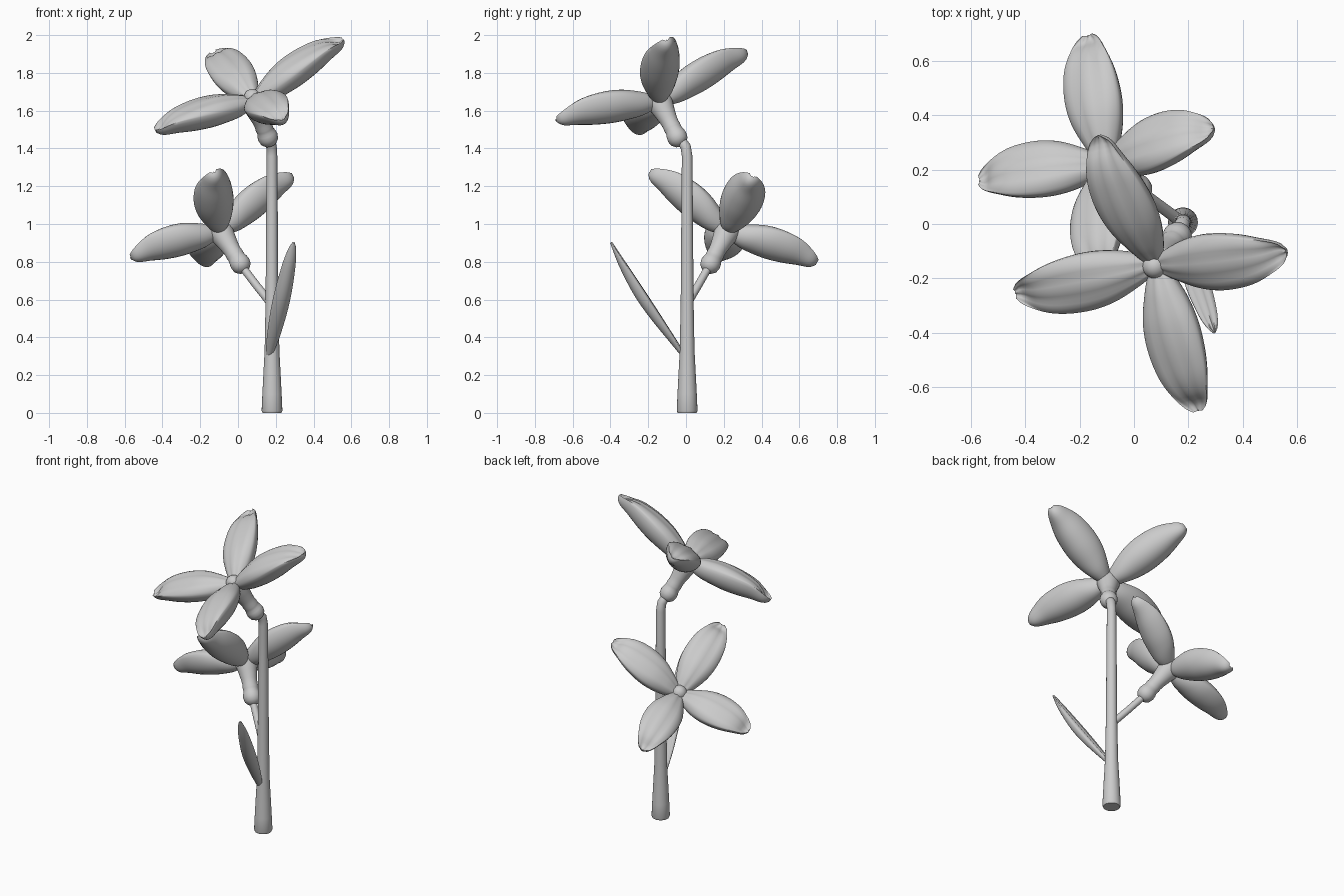
import bpy, math
from mathutils import Vector as V

if "Cube" in bpy.data.objects:
    bpy.data.objects.remove(bpy.data.objects["Cube"])


def loft(name, rings):
    """Skin a list of equal-sized point rings into a closed smooth mesh."""
    n = len(rings[0])
    verts = [p for r in rings for p in r]
    faces = [(i * n + j, i * n + (j + 1) % n, (i + 1) * n + (j + 1) % n, (i + 1) * n + j)
             for i in range(len(rings) - 1) for j in range(n)]
    faces += [tuple(range(n))[::-1], tuple(range(len(verts) - n, len(verts)))]
    me = bpy.data.meshes.new(name)
    me.from_pydata(verts, [], faces)
    ob = bpy.data.objects.new(name, me)
    bpy.context.collection.objects.link(ob)
    bpy.ops.object.select_all(action='DESELECT')
    ob.select_set(True)
    bpy.context.view_layer.objects.active = ob
    bpy.ops.object.mode_set(mode='EDIT')
    bpy.ops.mesh.select_all(action='SELECT')
    bpy.ops.mesh.normals_make_consistent(inside=False)
    bpy.ops.object.mode_set(mode='OBJECT')
    bpy.ops.object.shade_smooth_by_angle(angle=math.radians(60))
    return ob


def tube(name, path, radii, n=24):
    """Round tube along a path with a radius at every point."""
    path = [V(p) for p in path]
    rings = []
    for i, (p, r) in enumerate(zip(path, radii)):
        d = (path[min(i + 1, len(path) - 1)] - path[max(i - 1, 0)]).normalized()
        a = d.cross(V((0, 1, 0.01))).normalized()
        b = d.cross(a)
        rings.append([p + r * (math.cos(t) * a + math.sin(t) * b)
                      for t in (2 * math.pi * k / n for k in range(n))])
    return loft(name, rings)


def curve(keys, u):
    """Smooth interpolation through (u, value) keys."""
    k = max(i for i in range(len(keys) - 1) if u >= keys[i][0])
    p = [keys[min(max(k + j, 0), len(keys) - 1)] for j in (-1, 0, 1, 2)]
    h = p[2][0] - p[1][0]
    t = (u - p[1][0]) / h
    m1 = (p[2][1] - p[0][1]) / (p[2][0] - p[0][0]) * h
    m2 = (p[3][1] - p[1][1]) / (p[3][0] - p[1][0]) * h
    return ((2*t**3 - 3*t**2 + 1) * p[1][1] + (t**3 - 2*t**2 + t) * m1
            + (3*t**2 - 2*t**3) * p[2][1] + (t**3 - t**2) * m2)


def blade(name, base, out, up, length, width, height, belly, dome, steps=32, n=32):
    """Petal or leaf: rounded belly below the rim, domed (or grooved) above it."""
    side = up.cross(out)
    rings = []
    for i in range(steps + 1):
        u = i / steps
        w, h, b, g = (curve(k, u) for k in (width, height, belly, dome))
        ring = []
        for j in range(n):
            t = 2 * math.pi * j / n
            x, s = math.cos(t), math.sin(t)
            if s >= 0:
                z = g * s + 0.003 * s * math.cos(9 * x)
            else:
                z = -b * (-s) ** 1.1
            ring.append(base + out * (length * u) + side * (w * x) + up * (h + z))
        rings.append(ring)
    return loft(name, rings)


PETAL_W = [(0, .034), (.12, .066), (.3, .1), (.48, .111), (.7, .098), (.9, .06), (.97, .038), (1, .018)]
PETAL_H = [(0, -.015), (.15, .005), (.35, .04), (.6, .074), (.8, .088), (1, .072)]
PETAL_B = [(0, .045), (.2, .085), (.45, .11), (.65, .108), (.8, .09), (.95, .055), (1, .025)]
PETAL_D = [(0, .02), (.15, .048), (.35, .052), (.6, .034), (.85, .004), (.95, -.018), (1, -.01)]


def flower(name, node, centre, axis, tips):
    node, centre, axis = V(node), V(centre), V(axis).normalized()
    # calyx bulb and flared throat
    prof = [(.012, -.053), (.033, -.043), (.049, -.025), (.054, 0), (.051, .022), (.046, .036),
            (.046, .05), (.047, .062), (.045, .08), (.048, .11), (.057, .16), (.068, .21),
            (.07, .235), (.056, .25), (.03, .256)]
    tube(name + "_throat", [node + axis * z for r, z in prof], [r for r, z in prof])
    # petals
    for k, tip in enumerate(tips):
        d = V(tip) - centre
        out = (d - axis * d.dot(axis)).normalized()
        blade(f"{name}_petal_{k + 1}", centre + out * .015 - axis * .005, out, axis,
              (d - axis * d.dot(axis)).length - .015, PETAL_W, PETAL_H, PETAL_B, PETAL_D)
    # centre button
    bpy.ops.mesh.primitive_uv_sphere_add(segments=24, ring_count=16, radius=.045,
                                         location=centre - axis * .012)
    bpy.context.object.name = name + "_centre"
    bpy.ops.object.shade_smooth()


# main stem, flared at the foot
tube("stem", [(.18, .006, z) for z in (0, .012, .1, .2, .33, .6, 1.0, 1.36)]
     + [(.177, -.002, 1.41), (.167, -.025, 1.44), (.158, -.04, 1.46)],
     [.05, .055, .051, .046, .039, .034, .031, .028, .028, .027, .02])

# side stem to the lower flower
tube("side_stem", [(.178, .005, .575), (.1, .063, .672), (.01, .13, .79)], [.022, .021, .021])

flower("upper_flower", (.158, -.047, 1.46), (.072, -.16, 1.68), (-.34, -.42, .84),
       [(.56, -.10, 1.97), (-.45, -.27, 1.53), (-.14, .31, 1.93), (.235, -.69, 1.56)])
flower("lower_flower", (.012, .13, .79), (-.117, .232, .99), (-.48, .40, .78),
       [(.28, .36, 1.27), (-.56, .15, .81), (-.13, -.19, 1.28), (-.165, .69, .79)])

# leaf
base, tip = V((.165, -.015, .3)), V((.295, -.4, .9))
out = (tip - base).normalized()
side = (V((1, .1, 0)) - out * out.dot(V((1, .1, 0)))).normalized()
blade("leaf", base, out, out.cross(side), (tip - base).length,
      [(0, .018), (.2, .036), (.5, .046), (.8, .036), (.95, .02), (1, .006)],
      [(0, .008), (.5, .0), (1, .004)],
      [(0, .016), (.5, .044), (.8, .032), (1, .006)],
      [(0, .006), (.5, .014), (1, .003)])
